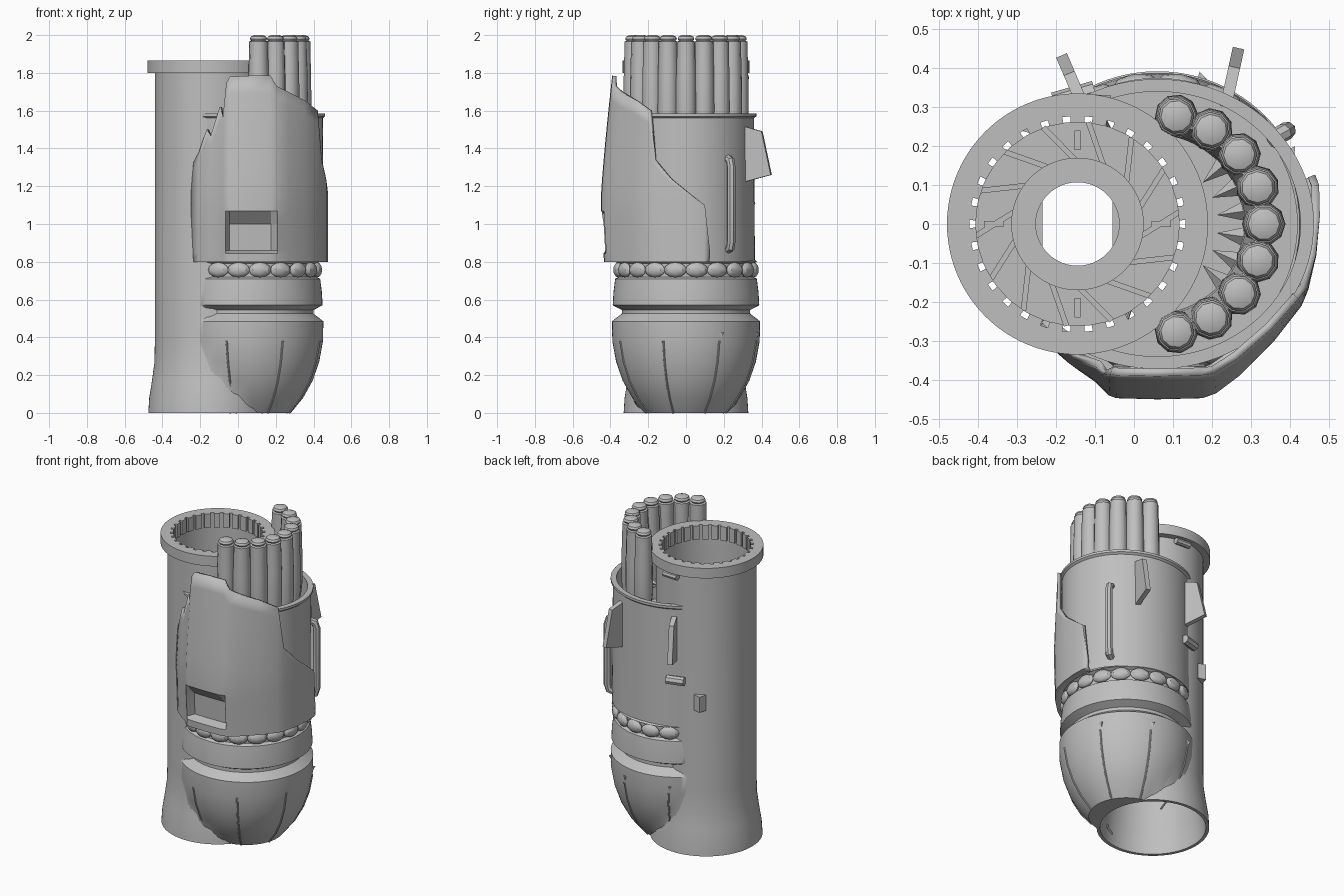
import bpy, bmesh
from math import sin, cos, pi, radians, hypot
from mathutils import Matrix, Vector

cube = bpy.data.objects.get("Cube")
if cube:
    bpy.data.objects.remove(cube)

grey = bpy.data.materials.new("plain_grey")
grey.use_nodes = True
grey.diffuse_color = (0.52, 0.52, 0.52, 1)
grey.node_tree.nodes["Principled BSDF"].inputs["Base Color"].default_value = (0.52, 0.52, 0.52, 1)

TUBE = (-0.145, 0)     # axis of the main tube
SHELL = (0.06, 0)      # axis of the broken casing around it
CROWN = (0.05, 0)


def finish(name, bm, smooth=35):
    bmesh.ops.remove_doubles(bm, verts=bm.verts, dist=0.0004)
    me = bpy.data.meshes.new(name)
    bm.to_mesh(me)
    bm.free()
    me.materials.append(grey)
    ob = bpy.data.objects.new(name, me)
    bpy.context.collection.objects.link(ob)
    bpy.ops.object.select_all(action='DESELECT')
    ob.select_set(True)
    bpy.context.view_layer.objects.active = ob
    if smooth:
        bpy.ops.object.shade_smooth_by_angle(angle=radians(smooth))
    return ob


def trim_to_tube(bm):
    """Drop faces inside the tube and pull the cut edge onto its wall."""
    inside = set()
    for v in bm.verts:
        wall = 0.283 + 0.03 * max(0, min(1, (0.27 - v.co.z) / 0.17))
        dx, dy = v.co.x - TUBE[0], v.co.y
        d = hypot(dx, dy)
        if d < wall:
            inside.add(v)
            if d > 0.001:
                v.co.x, v.co.y = TUBE[0] + dx * wall / d, dy * wall / d
    dead = [f for f in bm.faces if all(v in inside for v in f.verts)]
    bmesh.ops.delete(bm, geom=dead, context='FACES')


def lathe(name, profile, axis, closed=False, sx=1, arc=(0, 360), seg=96, trim=False):
    bm = bmesh.new()
    a0, a1 = map(radians, arc)
    rings = []
    for j in range(seg + 1):
        a = a0 + (a1 - a0) * j / seg
        rings.append([bm.verts.new((axis[0] + r * sx * cos(a), axis[1] + r * sin(a), z))
                      for r, z in profile])
    n = len(profile)
    for j in range(seg):
        for i in range(n if closed else n - 1):
            k = (i + 1) % n
            bm.faces.new((rings[j][i], rings[j + 1][i], rings[j + 1][k], rings[j][k]))
    if closed and a1 - a0 < 6.2:
        bm.faces.new(rings[0])
        bm.faces.new(rings[-1][::-1])
    if trim:
        trim_to_tube(bm)
    return finish(name, bm)


def polar(axis, deg, r, z, twist=0):
    a = radians(deg)
    return (Matrix.Translation((axis[0] + r * cos(a), axis[1] + r * sin(a), z))
            @ Matrix.Rotation(a + radians(twist), 4, 'Z'))


def box(bm, mat, size):
    bmesh.ops.create_cube(bm, size=1, matrix=mat @ Matrix.Diagonal((*size, 1)))


def rod(name, points, radius):
    cu = bpy.data.curves.new(name, 'CURVE')
    cu.dimensions = '3D'
    cu.bevel_depth, cu.bevel_resolution, cu.use_fill_caps = radius, 2, True
    sp = cu.splines.new('POLY')
    sp.points.add(len(points) - 1)
    for p, co in zip(sp.points, points):
        p.co = (*co, 1)
    cu.materials.append(grey)
    ob = bpy.data.objects.new(name, cu)
    bpy.context.collection.objects.link(ob)
    bpy.ops.object.select_all(action='DESELECT')
    ob.select_set(True)
    bpy.context.view_layer.objects.active = ob
    bpy.ops.object.convert(target='MESH')
    bpy.ops.object.shade_smooth_by_angle(angle=radians(40))


# Main tube with flared foot and top flange
lathe("main_tube", [(0.33, 0), (0.325, 0.08), (0.312, 0.16), (0.297, 0.27), (0.295, 0.4),
                    (0.295, 1.8), (0.335, 1.8), (0.335, 1.865), (0.277, 1.865), (0.277, 0.27),
                    (0.295, 0.16), (0.306, 0.08), (0.31, 0)], TUBE, closed=True)
bm = bmesh.new()
for k in range(30):
    box(bm, polar(TUBE, 12 * k + 6, 0.27, 1.82), (0.02, 0.037, 0.09))
finish("rim_teeth", bm, 0)

# Rotor inside the tube
lathe("rotor_hub", [(0.17, 1.1), (0.17, 1.3), (0.107, 1.3), (0.107, 1.1)], TUBE, True)
lathe("rotor_plate", [(0.262, 1.1), (0.262, 1.12), (0.16, 1.12), (0.16, 1.1)], TUBE, True)
bm = bmesh.new()
for k in range(14):
    box(bm, polar(TUBE, k * 360 / 14, 0.212, 1.2, 32), (0.115, 0.014, 0.16))
for k in range(4):
    box(bm, polar(TUBE, 90 * k, 0.215, 1.2), (0.05, 0.016, 0.16))
for s in (-1, 1):
    box(bm, Matrix.Translation((TUBE[0] + s * 0.115, 0, 1.05)), (0.05, 0.2, 0.08))
finish("rotor_vanes", bm, 0)

# Casing: petal dome, grooved collar and inner sleeve
dome = [(0.22, 0), (0.285, 0.08), (0.335, 0.17), (0.37, 0.27), (0.39, 0.38), (0.392, 0.485)]
lathe("petal_dome", [(0, 0), (0.11, 0)] + dome + [(0.34, 0.525)], SHELL, trim=True)
lathe("collar", [(0.34, 0.525), (0.34, 0.545), (0.388, 0.57), (0.384, 0.64), (0.375, 0.71),
                 (0.355, 0.72), (0.355, 0.79), (0.375, 0.8), (0.365, 0.81)], SHELL, trim=True)
lathe("inner_sleeve", [(0.365, 0.8), (0.362, 1.2), (0.36, 1.56), (0.372, 1.57), (0.372, 1.585),
                       (0.34, 1.585), (0.34, 1.3)], SHELL, sx=1.08, trim=True)
lathe("sleeve_floor", [(0.36, 1.3), (0.3, 1.3), (0.2, 1.3), (0.1, 1.3), (0, 1.3)],
      SHELL, trim=True)

# Petal seams with small notches at their tops
for k, deg in enumerate(range(-108, 120, 45)):
    a = radians(deg)
    rod(f"petal_seam_{k}", [(SHELL[0] + r * cos(a), r * sin(a), z) for r, z in dome[:-1]], 0.006)
    bm = bmesh.new()
    if deg > 0:
        bmesh.ops.create_cone(bm, cap_ends=True, segments=3, radius1=0.035, radius2=0.005,
                              depth=0.05, matrix=polar(SHELL, deg, 0.375, 0.4)
                              @ Matrix.Rotation(pi, 4, 'X'))
        finish(f"petal_notch_{k}", bm, 0)
    else:
        bm.free()

# Ring of beads around the collar
bm = bmesh.new()
for k in range(20):
    m = polar(SHELL, 18 * k + 9, 0.363, 0.757)
    if hypot(m.translation.x - TUBE[0], m.translation.y) > 0.28:
        bmesh.ops.create_uvsphere(bm, u_segments=8, v_segments=6, radius=1,
                                  matrix=m @ Matrix.Diagonal((0.027, 0.06, 0.04, 1)))
finish("collar_beads", bm)

# Armour plate: columns as (x, y, top height), broken upper edge, window recess
columns = [(-0.25, -0.275, 1.3), (-0.21, -0.32, 1.38), (-0.17, -0.355, 1.5), (-0.15, -0.37, 1.46),
           (-0.1, -0.405, 1.62), (-0.085, -0.42, 1.55), (-0.065, -0.44, 1.75),
           (-0.045, -0.447, 1.78), (0.06, -0.45, 1.785), (0.175, -0.447, 1.785),
           (0.21, -0.435, 1.73), (0.27, -0.39, 1.7), (0.36, -0.3, 1.655), (0.43, -0.21, 1.6),
           (0.447, -0.17, 1.34), (0.468, -0.08, 1.24), (0.477, 0.02, 1.16),
           (0.475, 0.1, 1.1), (0.465, 0.13, 0.86)]
bm = bmesh.new()
grid = []
for x, y, top in columns:
    heights = [0.8, 0.8, 0.845, 0.86, 1.0, 1.07]
    heights += [1.07 + (top - 1.07) * t / 8 for t in range(1, 9)]
    col = []
    for i, z in enumerate(heights):
        z = min(z, top)
        lean = max(0, (z - 1.15) / 0.63) ** 1.2
        sy = 1 - 0.13 * lean - 0.1 * max(0, 1.07 - z) * 1.3
        if i == 0:
            sy *= 0.86
        py = y * sy
        if -0.05 < x < 0.18 and i in (3, 4):
            py += 0.06
        px = SHELL[0] + (x - SHELL[0]) * (1 - 0.03 * lean) * (0.9 if i == 0 else 1)
        col.append(bm.verts.new((px, py, z)))
    grid.append(col)
for a, b in zip(grid, grid[1:]):
    for i in range(len(a) - 1):
        bm.faces.new((a[i], b[i], b[i + 1], a[i + 1]))
armour = finish("armour_plate", bm, 30)
mod = armour.modifiers.new("thickness", 'SOLIDIFY')
mod.thickness, mod.offset = 0.02, -1

# Crown of tapered pods
bm = bmesh.new()
rings = [(1.5, 0.046), (1.6, 0.056), (1.78, 0.054), (1.93, 0.05), (1.965, 0.05),
         (1.97, 0.04), (1.98, 0.046), (1.993, 0.04), (2.0, 0.022)]
for k in range(9):
    m = polar(CROWN, -78 + 19.5 * k, 0.283, 0)
    loops = [[bm.verts.new(m @ Vector((r * cos(2 * pi * j / 10), r * sin(2 * pi * j / 10), z)))
              for j in range(10)] for z, r in rings]
    for lo, hi in zip(loops, loops[1:]):
        for j in range(10):
            n = (j + 1) % 10
            bm.faces.new((lo[j], lo[n], hi[n], hi[j]))
    bm.faces.new(loops[-1])
finish("crown_pods", bm, 40)
lathe("crown_liner", [(0.29, 1.45), (0.29, 1.95), (0.262, 1.95), (0.235, 1.6), (0.23, 1.45)],
      CROWN, closed=True, arc=(-80, 80), seg=40)
bm = bmesh.new()
for deg in range(-40, 41, 16):
    bmesh.ops.create_cone(bm, cap_ends=True, segments=4, radius1=0.025, radius2=0, depth=0.07,
                          matrix=polar(CROWN, deg, 0.2, 1.5) @ Matrix.Rotation(-pi / 2, 4, 'Y'))
finish("liner_spikes", bm, 0)


# Rear fins
def fin(name, start, end, poly, thick):
    s = Vector((*start, 0))
    d = (Vector((*end, 0)) - s).normalized()
    side = Vector((-d.y, d.x, 0)) * thick / 2
    bm = bmesh.new()
    face = bm.faces.new([bm.verts.new(s + d * r + Vector((0, 0, z)) - side) for r, z in poly])
    ext = bmesh.ops.extrude_face_region(bm, geom=[face])["geom"]
    moved = [g for g in ext if isinstance(g, bmesh.types.BMVert)]
    bmesh.ops.translate(bm, verts=moved, vec=side * 2)
    bmesh.ops.recalc_face_normals(bm, faces=bm.faces)
    finish(name, bm, 0)


fin_shape = [(0, 1.22), (0.155, 1.26), (0.105, 1.49), (0, 1.52)]
fin("rear_fin_left", (0.235, 0.3), (0.268, 0.45), fin_shape, 0.03)
fin("rear_fin_right", (-0.125, 0.29), (-0.185, 0.43), fin_shape, 0.03)

# Side handle, rear peg, flange tab and tube stud
rod("side_handle", [(0.35, 0.215, 0.86), (0.385, 0.235, 0.875), (0.393, 0.24, 0.91),
                    (0.393, 0.24, 1.3), (0.385, 0.235, 1.335), (0.35, 0.215, 1.35)], 0.023)
rod("rear_peg", [(-0.1, 0.34, 1.11), (-0.205, 0.31, 1.11)], 0.028)
rod("flange_tab", [(-0.06, 0.31, 1.775), (-0.16, 0.315, 1.775)], 0.02)
bm = bmesh.new()
box(bm, polar(TUBE, 118, 0.3, 0.98, 45), (0.05, 0.05, 0.1))
finish("tube_stud", bm, 0)
